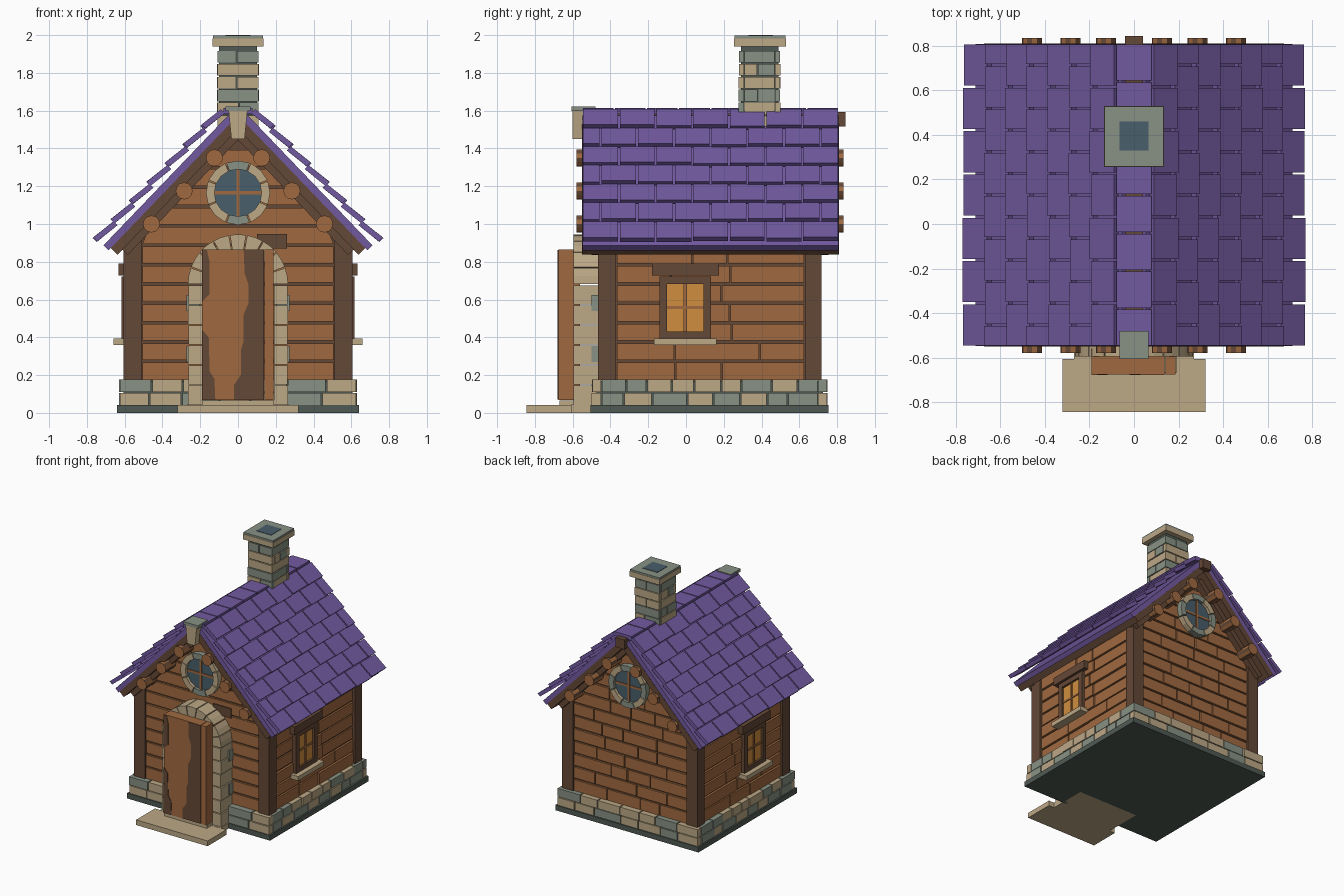
import bpy, bmesh, math, random

if "Cube" in bpy.data.objects:
    bpy.data.objects.remove(bpy.data.objects["Cube"])

random.seed(4)


def srgb(r, g, b):
    return tuple((c / 255 / 12.92 if c < 11 else ((c / 255 + 0.055) / 1.055) ** 2.4)
                 for c in (r, g, b)) + (1.0,)


COLOURS = {
    "roof_purple": srgb(114, 90, 160), "oak": srgb(160, 106, 64),
    "dark_wood": srgb(100, 72, 54), "sandstone": srgb(188, 168, 134),
    "grey_stone": srgb(136, 145, 132), "slate": srgb(80, 90, 84),
    "amber_glass": srgb(208, 142, 62), "blue_glass": srgb(72, 94, 106)}
NAMES = list(COLOURS)
PURPLE, OAK, DARK, SAND, GREY, SLATE, AMBER, GLASS = range(8)
for n in NAMES:
    bpy.data.materials.new(n).diffuse_color = COLOURS[n]
parts = {}


def prism(part, pts, y0, y1, mat, alt=None):
    """Extrude an x-z outline along y; alt colours every second side."""
    bm = parts.setdefault(part, bmesh.new())
    a = [bm.verts.new((x, y0, z)) for x, z in pts]
    b = [bm.verts.new((x, y1, z)) for x, z in pts]
    n = len(pts)
    for f in (bm.faces.new(a), bm.faces.new(b[::-1])):
        f.material_index = mat
    for i in range(n):
        j = (i + 1) % n
        f = bm.faces.new((a[i], b[i], b[j], a[j]))
        f.material_index = alt if alt is not None and i % 2 else mat


def box(part, x0, x1, y0, y1, z0, z1, mat):
    prism(part, [(x0, z0), (x1, z0), (x1, z1), (x0, z1)], y0, y1, mat)


def side_box(part, x0, x1, *rest):
    """The same box on both sides of the house."""
    box(part, x0, x1, *rest)
    box(part, -x1, -x0, *rest)


def wedge(part, cz, r0, r1, a0, a1, y0, y1, mat):
    """Arch stone between two angles."""
    angs = [a0, (a0 + a1) / 2, a1]
    pts = [(r1 * math.cos(a), cz + r1 * math.sin(a)) for a in angs]
    pts += [(r0 * math.cos(a), cz + r0 * math.sin(a)) for a in reversed(angs)]
    prism(part, pts, y0, y1, mat)


def stone_row(part, x0, x1, y0, y1, z0, z1, front, side, d=0.05, gap=0.008):
    """Ring of stones; letters give the colour of each stone."""
    for k in range(2):
        for pat, lo, hi, along_x in ((front, x0, x1, True), (side, y0 + d, y1 - d, False)):
            pat = pat[::-1] if k else pat
            cuts = [lo + (hi - lo) * (i + (random.uniform(-.2, .2) if 0 < i < len(pat) else 0))
                    / len(pat) for i in range(len(pat) + 1)]
            for c, p, q in zip(pat, cuts, cuts[1:]):
                m = GREY if c == "G" else SAND
                p, q, o = p + gap / 2, q - gap / 2, random.uniform(0, 0.005)
                if along_x:
                    ya, yb = (y1 - d, y1 - o) if k else (y0 + o, y0 + d)
                    box(part, p, q, ya, yb, z0, z1, m)
                else:
                    xa, xb = (x0 + o, x0 + d) if k else (x1 - d, x1 - o)
                    box(part, xa, xb, p, q, z0, z1, m)


# Roof slope frame: s runs down the slope, t is the distance outwards
A = math.radians(46.2)
C, S = math.cos(A), math.sin(A)


def slope(side, s, t):
    return (side * (s * C + t * S), -s * S + t * C)


def roof_z(x, t=1.04):
    return (t - abs(x) * S) / C


def roof_x(z, t=1.02):
    return (t - z * C) / S


def slab(part, s0, s1, ta, tb, y0, y1, mat, lift=0.0):
    for k in (-1, 1):
        prism(part, [slope(k, s0, ta), slope(k, s1, ta + lift),
                     slope(k, s1, tb + lift), slope(k, s0, tb)], y0, y1, mat)


# Foundation and steps
box("base_slab", -.64, .64, -.505, .755, 0, .042, SLATE)
box("foundation_core", -.605, .605, -.475, .725, .03, .17, SLATE)
stone_row("foundation_stones", -.63, .63, -.5, .75, .042, .105, "BBGBBGB", "GBGBGBGG")
stone_row("foundation_stones", -.63, .63, -.5, .75, .111, .177, "GBBBBGB", "GGBBBBGBG")
box("doorstep", -.32, .32, -.845, -.605, 0, .042, SAND)
box("threshold", -.27, .27, -.61, -.3, -.0, .044, SAND)
box("threshold", -.19, .19, -.67, -.45, .042, .066, SAND)

# Wall core and corner posts
prism("wall_core", [(-.575, .15), (.575, .15), (.575, roof_z(.575)), (0, roof_z(0)),
                    (-.575, roof_z(.575))], -.437, .692, DARK)
for k in (-1, 1):
    for y0, y1 in ((-.465, -.37), (.63, .718)):
        prism("corner_posts", [(k * .508, .175), (k * .605, .175), (k * .605, roof_z(.605)),
                               (k * .508, roof_z(.508))], y0, y1, DARK)


def cuts(lo, hi, step):
    n = max(1, round((hi - lo) / step))
    return [lo] + [lo + (hi - lo) * (i + random.uniform(-.35, .35)) / n for i in range(1, n)] + [hi]


# Wall planks in courses
H = .1025
for r in range(13):
    z0, z1 = .177 + r * H, .177 + (r + 1) * H - .014
    if z1 < .9:
        for k in (-1, 1):
            c = cuts(-.37, .63, .33)
            for p, q in zip(c, c[1:]):
                o = .590 + random.uniform(-.004, .004)
                box("side_planks", *sorted((k * .57, k * o)), p + .004, q - .004, z0, z1, OAK)
    w0, w1 = min(.51, roof_x(z0)), min(.51, roof_x(z1))
    if w1 < .02:
        continue
    for ya, yb, step in ((-.452, -.43, 1.1), (.685, .706, .27)):
        c = cuts(-w0, w0, step)
        for p, q in zip(c, c[1:]):
            p, q = p + .004, q - .004
            clamp = lambda v: max(-w1, min(w1, v))
            if clamp(q) - clamp(p) > .01:
                o = random.uniform(-.003, .003)
                prism("gable_planks", [(p, z0), (q, z0), (clamp(q), z1), (clamp(p), z1)],
                      ya + o, yb + o, OAK)

# Roof boards, gable rafters, deck and ridge
slab("roof_boards", -1.085, -.163, 1.04, 1.09, -.55, .81, DARK)
for y0, y1 in ((-.5, -.43), (.68, .755)):
    slab("gable_rafters", -1.05, -.2, 1.0, 1.045, y0, y1, DARK)
slab("roof_deck", -1.1, -.147, 1.09, 1.128, -.548, .808, PURPLE)
box("ridge_beam", -.04, .04, -.545, .845, 1.515, 1.592, DARK)

# Roof tiles, every second row shifted by half a tile
P, W = .137, 1.36 / 7
for r in range(7):
    s0 = -1.098 + r * P
    edges = [-.55 + i * W for i in range(8)]
    if r % 2:
        edges = [-.55] + [e + W / 2 for e in edges[:-1]] + [.81]
    for p, q in zip(edges, edges[1:]):
        slab("roof_tiles", s0, s0 + P + random.uniform(-.008, .004), 1.148, 1.178,
             p + .005, q - .005, PURPLE, .018)
for i in range(8):
    w = 1.36 / 8
    box("ridge_tiles", -.078, .078, -.55 + i * w + .004, -.55 + (i + 1) * w - .004,
        1.582, 1.615, PURPLE)

# Purlin log ends on both gables
for k in (-1, 1):
    for x, z in ((.125, 1.35), (.285, 1.175), (.458, 1.0)):
        pts = [(k * x + .045 * math.cos(math.pi * i / 6), z + .045 * math.sin(math.pi * i / 6))
               for i in range(12)]
        prism("purlin_logs", pts, -.58, -.42, OAK, DARK)
        prism("purlin_logs", pts, .68, .835, OAK, DARK)

# Gable keystone
prism("gable_keystone", [(-.035, 1.45), (.035, 1.45), (.05, 1.6), (-.05, 1.6)], -.6, -.53, SAND)
box("gable_keystone", -.065, .065, -.605, -.48, 1.598, 1.622, GREY)

# Chimney
box("chimney_core", -.1, .1, .29, .49, 1.4, 1.945, SLATE)
for i, (f, s) in enumerate((("BB", "B"), ("BG", "B"), ("G", "GG"), ("BB", "B"), ("B", "BG"), ("GG", "G"))):
    z = 1.512 + i * .0685
    stone_row("chimney_stones", -.112, .112, .278, .502, z, z + .062, f, s, .03, .006)
box("chimney_cap", -.135, .135, .255, .53, 1.94, 1.983, SAND)
box("chimney_cap", -.132, .132, .258, .527, 1.983, 1.997, GREY)
box("chimney_flue", -.066, .066, .33, .46, 1.99, 2.0, GLASS)

# Round gable windows
for y0, y1, glass_y, step in ((-.495, -.44, -.465, 4), (.695, .75, .72, 2)):
    for i in range(8):
        a = math.radians(45 * i - 22.5)
        wedge("round_window_ring", 1.165, .125, .17, a + .02, a + math.pi / 4 - .02, y0, y1,
              GREY if (i - 2) % step == 0 else SAND)
    pts = [(.13 * math.cos(math.pi * i / 8), 1.165 + .13 * math.sin(math.pi * i / 8)) for i in range(16)]
    prism("round_window_glass", pts, glass_y - .006, glass_y + .006, GLASS)
    box("round_window_bars", -.009, .009, glass_y - .013, glass_y + .013, 1.04, 1.29, OAK)
    box("round_window_bars", -.125, .125, glass_y - .011, glass_y + .011, 1.156, 1.174, OAK)

# Door surround: jamb stones and arch
for i in range(6):
    z = .045 + i * .106
    side_box("door_jambs", .19, .265 - .004 * (i % 2), -.595, -.44, z, z + .1, SAND)
for i in range(9):
    a = math.pi * i / 9
    wedge("door_arch", .68, .185, .265, a + .012, a + math.pi / 9 - .012, -.595, -.44, SAND)
for z in (.27, .54):
    side_box("door_quoins", .2, .272, -.5, -.44, z, z + .085, GREY)
box("door_backing", .1, .26, -.462, -.45, .87, .947, DARK)

# Door slab with worn dark patches
box("door", -.19, .138, -.675, -.56, .068, .865, OAK)
box("door", .141, .187, -.675, -.56, .068, .865, OAK)
for pts in ([(.138, .07), (.138, .863), (.03, .863), (.035, .74), (.055, .68), (.055, .58),
             (.03, .52), (.03, .38), (.015, .33), (.015, .2), (-.02, .15), (-.02, .07)],
            [(-.19, .863), (-.165, .863), (-.15, .8), (-.15, .63), (-.19, .59)],
            [(-.19, .44), (-.155, .4), (-.15, .22), (-.125, .18), (-.12, .07), (-.19, .07)]):
    prism("door_patches", pts, -.679, -.674, DARK)

# Side windows with lintel and sill
side_box("window_glass", .58, .602, -.105, .1, .42, .69, AMBER)
for y0, y1, z0, z1 in ((-.14, -.1, .395, .722), (.092, .132, .395, .722),
                       (-.1, .092, .395, .432), (-.1, .092, .682, .722)):
    side_box("window_frame", .575, .618, y0, y1, z0, z1, DARK)
side_box("window_bars", .59, .61, -.012, .004, .43, .685, OAK)
side_box("window_bars", .59, .608, -.1, .092, .55, .566, OAK)
side_box("window_lintel", .575, .632, -.18, .175, .727, .792, DARK)
side_box("window_sill", .575, .658, -.17, .162, .36, .395, SAND)

# Turn every part into an object holding only the colours it uses
for name, bm in parts.items():
    bmesh.ops.recalc_face_normals(bm, faces=bm.faces)
    used = sorted({f.material_index for f in bm.faces})
    me = bpy.data.meshes.new(name)
    for m in used:
        me.materials.append(bpy.data.materials[NAMES[m]])
    for f in bm.faces:
        f.material_index = used.index(f.material_index)
    bm.to_mesh(me)
    bm.free()
    bpy.context.collection.objects.link(bpy.data.objects.new(name, me))

for m in bpy.data.materials:
    if m.users and not m.is_grease_pencil:
        m.use_nodes = True
        m.node_tree.nodes["Principled BSDF"].inputs["Base Color"].default_value = m.diffuse_color
